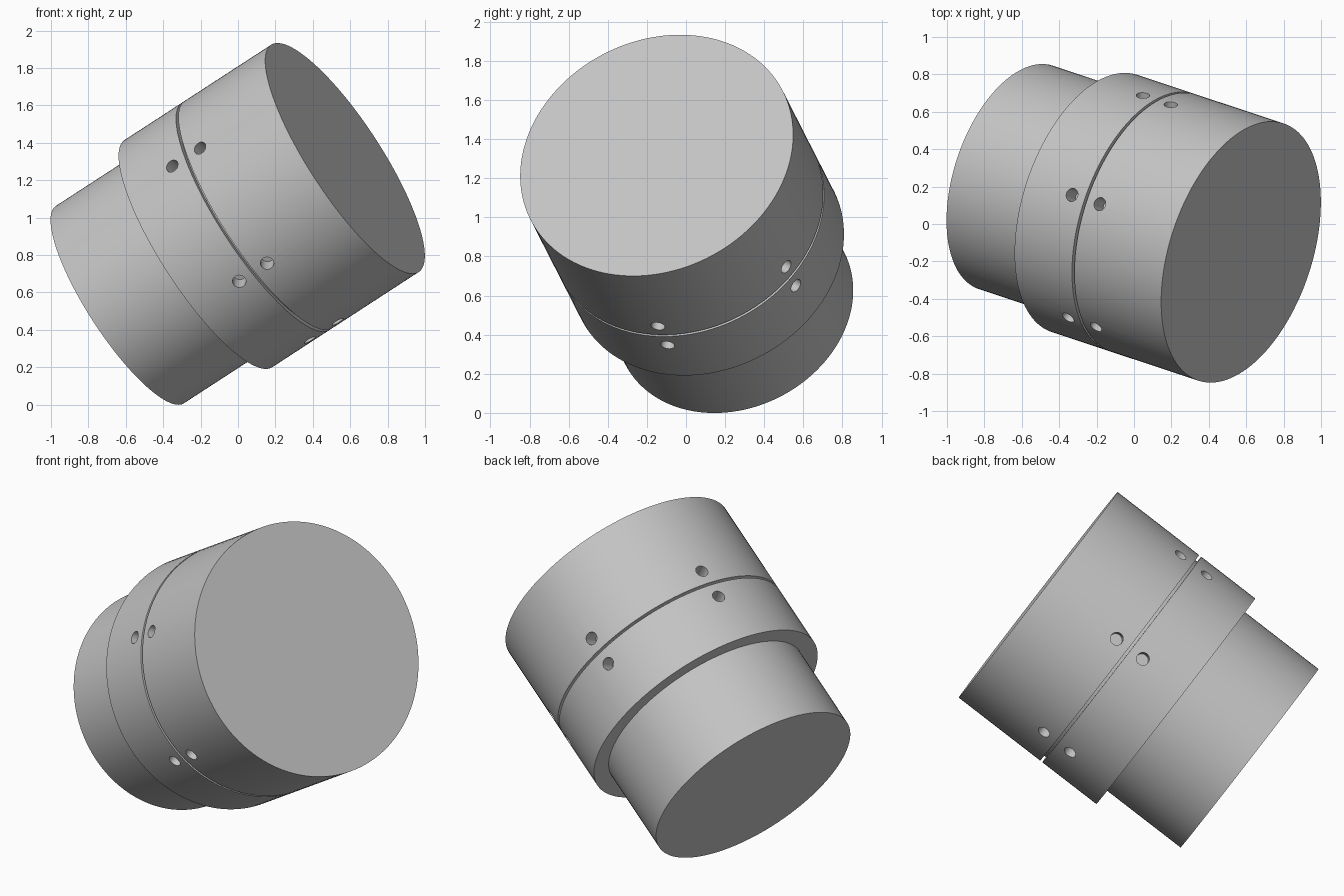
import bpy, bmesh, math
from mathutils import Matrix, Vector

cube = bpy.data.objects.get("Cube")
if cube:
    bpy.data.objects.remove(cube, do_unlink=True)

# Tilted frame: local z runs from the wide end to the narrow end,
# local x points at one row of holes
wide_centre = Vector((0.572, -0.15, 1.317))
axis = Vector((-0.808, 0.268, -0.525)).normalized()
ref = Vector((-0.371, -0.53, 0.314))
x_dir = (ref - axis * ref.dot(axis)).normalized()
y_dir = axis.cross(x_dir)
frame = Matrix((x_dir, y_dir, axis)).transposed().to_4x4()
frame.translation = wide_centre

WIDE, NARROW, LENGTH, STEP = 0.7245, 0.629, 1.49, 0.97
GROOVE, GROOVE_HALF, GROOVE_DEPTH = 0.582, 0.008, 0.035
HOLE_RADIUS, HOLE_DEPTH, HOLE_OFFSET = 0.036, 0.1, 0.092
SIDES = 128

grey = bpy.data.materials.new("plain grey")
grey.use_nodes = True
colour = (0.55, 0.55, 0.55, 1)
grey.diffuse_color = colour
grey.node_tree.nodes["Principled BSDF"].inputs["Base Color"].default_value = colour


def add_object(name, bm):
    mesh = bpy.data.meshes.new(name)
    bm.to_mesh(mesh)
    bm.free()
    mesh.materials.append(grey)
    obj = bpy.data.objects.new(name, mesh)
    bpy.context.collection.objects.link(obj)
    obj.matrix_world = frame
    return obj


# Stepped body with a thin groove, turned from a profile
floor = WIDE - GROOVE_DEPTH
profile = [(0, 0), (WIDE, 0),
           (WIDE, GROOVE - GROOVE_HALF), (floor, GROOVE - GROOVE_HALF),
           (floor, GROOVE + GROOVE_HALF), (WIDE, GROOVE + GROOVE_HALF),
           (WIDE, STEP), (NARROW, STEP), (NARROW, LENGTH), (0, LENGTH)]
bm = bmesh.new()
verts = [bm.verts.new((r, 0, z)) for r, z in profile]
edges = [bm.edges.new(pair) for pair in zip(verts, verts[1:])]
bmesh.ops.spin(bm, geom=verts + edges, cent=(0, 0, 0), axis=(0, 0, 1),
               angle=math.tau, steps=SIDES, use_duplicate=False)
bmesh.ops.remove_doubles(bm, verts=bm.verts, dist=0.0001)
# Merge each end into a single flat cap
for z in (0, LENGTH):
    cap = [f for f in bm.faces if all(abs(v.co.z - z) < 0.0001 for v in f.verts)]
    bmesh.ops.dissolve_faces(bm, faces=cap, use_verts=False)
bmesh.ops.recalc_face_normals(bm, faces=bm.faces)
body = add_object("stepped_body", bm)

# Six pairs of blind radial holes either side of the groove
bm = bmesh.new()
for i in range(6):
    for side in (-1, 1):
        place = (Matrix.Rotation(i * math.tau / 6, 4, "Z")
                 @ Matrix.Translation((WIDE, 0, GROOVE + side * HOLE_OFFSET))
                 @ Matrix.Rotation(math.pi / 2, 4, "Y"))
        bmesh.ops.create_cone(bm, cap_ends=True, segments=32, radius1=HOLE_RADIUS,
                              radius2=HOLE_RADIUS, depth=2 * HOLE_DEPTH, matrix=place)
cutter = add_object("hole_cutter", bm)
cutter.hide_render = True

cut = body.modifiers.new("holes", "BOOLEAN")
cut.operation = "DIFFERENCE"
cut.solver = "EXACT"
cut.object = cutter
bpy.context.view_layer.objects.active = body
body.select_set(True)
bpy.ops.object.modifier_apply(modifier=cut.name)
bpy.data.objects.remove(cutter, do_unlink=True)
bpy.ops.object.shade_smooth_by_angle(angle=math.radians(30))
